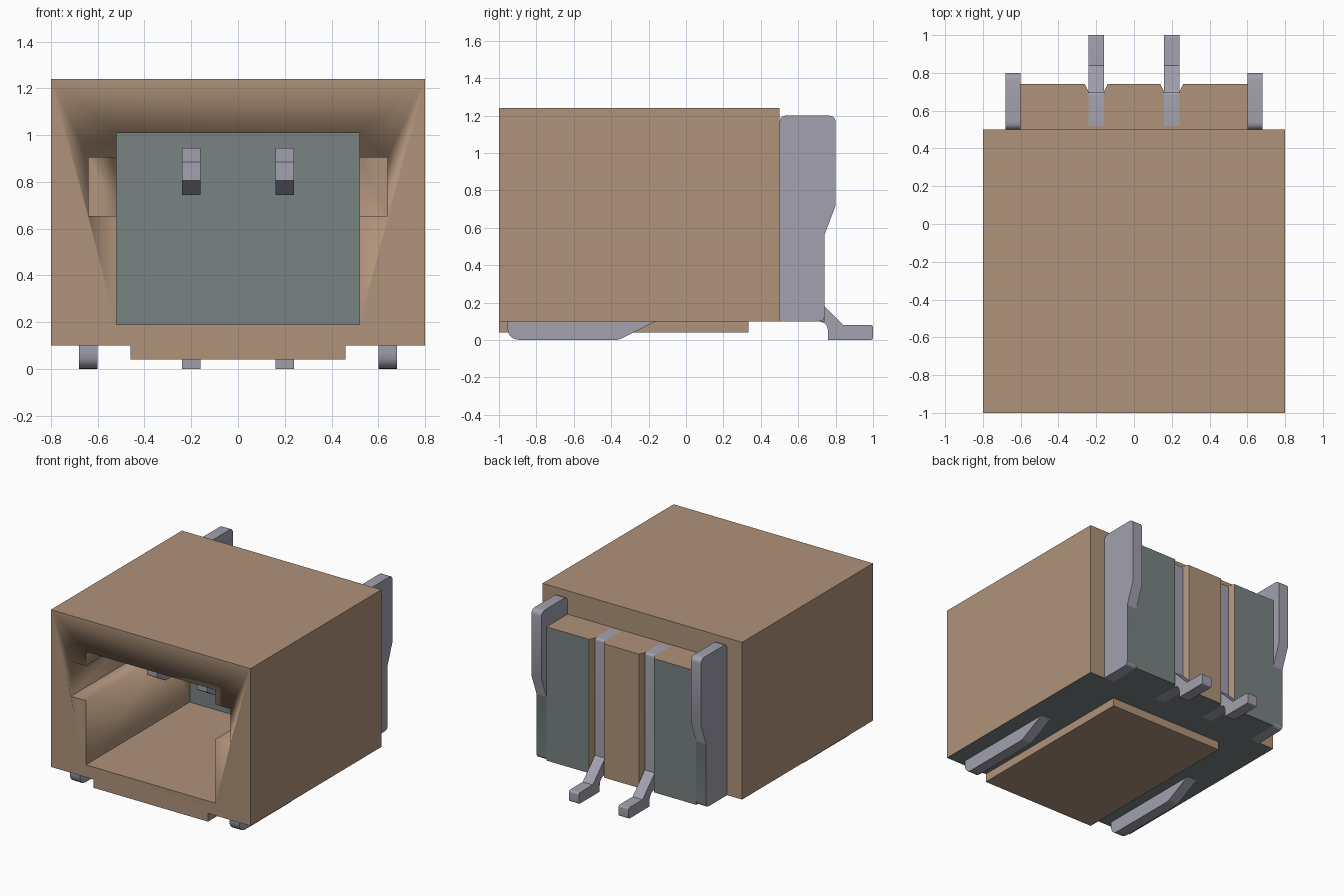
import bpy
import bmesh
import math
from mathutils import Vector

cube = bpy.data.objects.get("Cube")
if cube:
    bpy.data.objects.remove(cube, do_unlink=True)


def material(name, rgb):
    m = bpy.data.materials.new(name)
    m.use_nodes = True
    m.diffuse_color = (*rgb, 1)
    m.node_tree.nodes["Principled BSDF"].inputs["Base Color"].default_value = (*rgb, 1)
    return m


TAN = material("tan plastic", (0.43, 0.29, 0.193))
TEAL = material("grey teal plastic", (0.19, 0.225, 0.225))
METAL = material("lavender metal", (0.36, 0.355, 0.425))


def rounded(points, steps=5):
    """Replace each (a, b, r) corner by a small curve of reach r."""
    out = []
    for i, p in enumerate(points):
        c = Vector(p[:2])
        if len(p) == 2:
            out.append(c)
            continue
        before = Vector(points[i - 1][:2])
        after = Vector(points[(i + 1) % len(points)][:2])
        a = c + (before - c).normalized() * p[2]
        b = c + (after - c).normalized() * p[2]
        for k in range(steps + 1):
            t = k / steps
            out.append(a * (1 - t) ** 2 + c * 2 * t * (1 - t) + b * t * t)
    return out


def prism(name, points, axis, low, high, mats):
    """Extrude a profile along x (profile in y, z) or z (profile in x, y)."""
    bm = bmesh.new()
    place = (lambda p: (low, p.x, p.y)) if axis == "x" else (lambda p: (p.x, p.y, low))
    face = bm.faces.new([bm.verts.new(place(p)) for p in rounded(points)])
    moved = bmesh.ops.extrude_face_region(bm, geom=[face])["geom"]
    step = Vector((high - low, 0, 0) if axis == "x" else (0, 0, high - low))
    bmesh.ops.translate(bm, verts=[v for v in moved if isinstance(v, bmesh.types.BMVert)], vec=step)
    bmesh.ops.recalc_face_normals(bm, faces=bm.faces)
    me = bpy.data.meshes.new(name)
    bm.to_mesh(me)
    bm.free()
    for m in mats:
        me.materials.append(m)
    me.shade_smooth()
    me.set_sharp_from_angle(angle=math.radians(28))
    ob = bpy.data.objects.new(name, me)
    bpy.context.collection.objects.link(ob)
    return ob


def box(name, x, y, z, mats):
    corners = [(x[0], y[0]), (x[1], y[0]), (x[1], y[1]), (x[0], y[1])]
    return prism(name, corners, "z", z[0], z[1], mats)


def paint(ob, rule):
    for f in ob.data.polygons:
        if rule(f.center, f.normal):
            f.material_index = 1


# Housing with the front socket and its side grooves cut out
housing = box("housing", (-0.8, 0.8), (-1, 0.5), (0.1, 1.24), [TAN, TEAL])
cutters = [
    box("socket_cutter", (-0.52, 0.52), (-1.2, 0.19), (0.19, 1.01), [TAN, TEAL]),
    box("groove_cutter", (-0.64, 0.64), (-1.2, 0), (0.655, 0.905), [TAN, TEAL]),
]
for c in cutters:
    c.hide_render = True
    mod = housing.modifiers.new("cut", "BOOLEAN")
    mod.operation = "DIFFERENCE"
    mod.solver = "EXACT"
    mod.object = c
bpy.context.view_layer.update()
cut = bpy.data.meshes.new_from_object(housing.evaluated_get(bpy.context.evaluated_depsgraph_get()))
housing.modifiers.clear()
housing.data = cut
for c in cutters:
    bpy.data.objects.remove(c, do_unlink=True)
paint(housing, lambda c, n: (n.z < -0.9 and c.z < 0.11) or (n.y < -0.9 and 0.1 < c.y < 0.3))

# Raised pad under the housing
box("bottom_pad", (-0.46, 0.46), (-1, 0.335), (0.04, 0.12), [TAN])

# Rear block with flared slots for the contacts
half = [(0.14, 0.74), (0.16, 0.7), (0.16, 0.52), (0.24, 0.52), (0.24, 0.7),
        (0.26, 0.74), (0.6, 0.74), (0.6, 0.48)]
outline = half + [(-x, y) for x, y in reversed(half)]
rear = prism("rear_block", outline, "z", 0.1, 1.07, [TAN, TEAL])
paint(rear, lambda c, n: n.z < -0.9 or (n.y > 0.9 and c.y > 0.72 and abs(c.x) > 0.25))

# Metal parts, as side profiles in y and z
contact = [(0.5, 1.07), (0.7, 1.07, 0.02), (0.7, 0.22), (0.84, 0.08), (1, 0.08, 0.015),
           (1, 0, 0.015), (0.76, 0), (0.76, 0.1, 0.06), (0.5, 0.1), (0.5, 0.745),
           (-0.6, 0.745), (-0.7, 0.805), (-0.7, 0.885), (-0.6, 0.945), (0.5, 0.945)]
tab = [(0.49, 0.1), (0.74, 0.1, 0.03), (0.74, 0.56), (0.8, 0.72), (0.8, 1.2, 0.04),
       (0.5, 1.2, 0.04), (0.5, 1.1), (0.49, 1.1)]
foot = [(-0.955, 0.12), (-0.955, 0, 0.07), (-0.36, 0, 0.02), (-0.16, 0.1), (-0.16, 0.12)]

for side, s in (("left", 1), ("right", -1)):
    inner = sorted((s * 0.16, s * 0.24))
    outer = sorted((s * 0.6, s * 0.68))
    prism(side + "_contact", contact, "x", *inner, [METAL])
    plate = prism(side + "_retention_tab", tab, "x", *outer, [METAL, TEAL])
    paint(plate, lambda c, n: n.y > 0.99 and c.y < 0.75)
    prism(side + "_solder_foot", foot, "x", *outer, [METAL])
